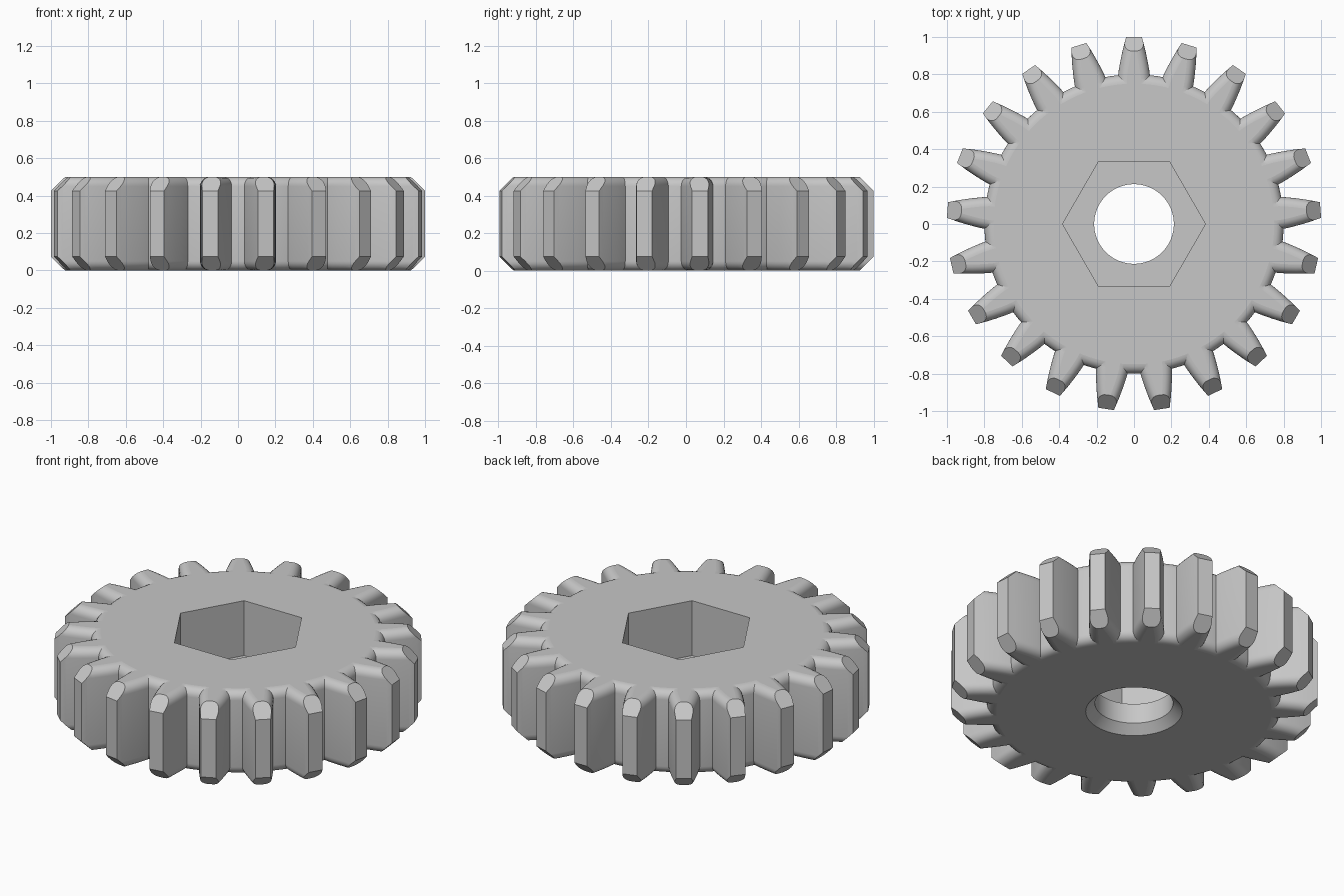
import bpy, bmesh, math
from math import sin, cos, pi
from mathutils import Matrix, Vector

cube = bpy.data.objects.get("Cube")
if cube:
    bpy.data.objects.remove(cube, do_unlink=True)

TEETH, HEIGHT, FILLET, STEPS = 21, 0.5, 0.05, 6
ROOT, TIP, CHAMFER = 0.8, 1.0, 0.075
HOLE, HOLE_CHAMFER, POCKET_FLOOR, POCKET = 0.213, 0.05, 0.17, 0.382

grey = bpy.data.materials.new("plain grey")
grey.use_nodes = True
colour = (0.57, 0.57, 0.57, 1)
grey.diffuse_color = colour
grey.node_tree.nodes["Principled BSDF"].inputs["Base Color"].default_value = colour


def make_object(name, bm):
    bmesh.ops.recalc_face_normals(bm, faces=bm.faces[:])
    mesh = bpy.data.meshes.new(name)
    bm.to_mesh(mesh)
    bm.free()
    mesh.materials.append(grey)
    obj = bpy.data.objects.new(name, mesh)
    bpy.context.collection.objects.link(obj)
    return obj


def loft(bm, rings, closed=False):
    """Skin a list of closed rings of points."""
    loops = [[bm.verts.new(p) for p in ring] for ring in rings]
    pairs = list(zip(loops, loops[1:]))
    if closed:
        pairs.append((loops[-1], loops[0]))
    else:
        bm.faces.new(loops[0])
        bm.faces.new(loops[-1])
    for a, b in pairs:
        for i in range(len(a)):
            j = (i + 1) % len(a)
            bm.faces.new((a[i], a[j], b[j], b[i]))


def combine(target, tool, operation):
    mod = target.modifiers.new(operation.lower(), 'BOOLEAN')
    mod.operation, mod.object, mod.solver = operation, tool, 'EXACT'
    bpy.context.view_layer.objects.active = target
    bpy.ops.object.modifier_apply(modifier=mod.name)
    bpy.data.objects.remove(tool, do_unlink=True)


def fillet_height(inset):
    """Height of the rounded top edge at a distance in from the side."""
    k = FILLET - min(inset, FILLET)
    return HEIGHT - FILLET + math.sqrt(FILLET ** 2 - k ** 2)


insets = [FILLET * (1 - cos(i * pi / 2 / STEPS)) for i in range(STEPS + 1)]

# Hub: turned ring with rounded rims and a chamfered bore
top = [(ROOT - e, fillet_height(e)) for e in insets]
profile = [(HOLE, HOLE_CHAMFER), (HOLE + HOLE_CHAMFER, 0)]
profile += [(r, HEIGHT - z) for r, z in reversed(top)] + top + [(HOLE, HEIGHT)]
segments = TEETH * 6
bm = bmesh.new()
loft(bm, [[(r * cos(a), r * sin(a), z) for r, z in profile]
          for a in (2 * pi * i / segments for i in range(segments))], closed=True)
gear = make_object("gear_wheel", bm)

# Hexagonal pocket cut from above
bm = bmesh.new()
bmesh.ops.create_cone(bm, cap_ends=True, segments=6, radius1=POCKET, radius2=POCKET, depth=HEIGHT,
                      matrix=Matrix.Translation((0, 0, POCKET_FLOOR + HEIGHT / 2)) @ Matrix.Rotation(pi / 6, 4, 'Z'))
combine(gear, make_object("hex_cutter", bm), 'DIFFERENCE')


# One tooth: curved flanks, rounded edges, chamfered tip
def tooth_section(r, w):
    left = [(-w + min(e, w), fillet_height(min(e, w))) for e in insets]
    upper = left + [(-x, z) for x, z in reversed(left)]
    ring = upper + [(x, HEIGHT - z) for x, z in reversed(upper)]
    return [(x, r, z) for x, z in ring]


flank = [(0.73, 0.088), (0.78, 0.087), (0.82, 0.082), (0.86, 0.075),
         (0.9, 0.067), (0.94, 0.058), (0.97, 0.05), (TIP, 0.042)]
bm = bmesh.new()
loft(bm, [tooth_section(r, w) for r, w in flank])
bmesh.ops.remove_doubles(bm, verts=bm.verts[:], dist=0.0002)
for z, side in ((HEIGHT - CHAMFER, 1), (CHAMFER, -1)):
    cut = bmesh.ops.bisect_plane(bm, geom=bm.verts[:] + bm.edges[:] + bm.faces[:],
                                 plane_co=(0, TIP, z), plane_no=Vector((0, 1, side)).normalized(),
                                 clear_outer=True)
    bmesh.ops.edgeloop_fill(bm, edges=[g for g in cut["geom_cut"] if isinstance(g, bmesh.types.BMEdge)])

# Repeat the tooth around the wheel
tooth = bm.verts[:] + bm.edges[:] + bm.faces[:]
for i in range(1, TEETH):
    copy = bmesh.ops.duplicate(bm, geom=tooth)["geom"]
    bmesh.ops.rotate(bm, verts=[g for g in copy if isinstance(g, bmesh.types.BMVert)],
                     matrix=Matrix.Rotation(2 * pi * i / TEETH, 3, 'Z'))
combine(gear, make_object("teeth", bm), 'UNION')

# Smooth the rounded edges, keep the end faces flat
bpy.ops.object.select_all(action='DESELECT')
gear.select_set(True)
bpy.context.view_layer.objects.active = gear
bpy.ops.object.shade_smooth_by_angle(angle=math.radians(25))
for face in gear.data.polygons:
    if abs(face.normal.z) > 0.999:
        face.use_smooth = False
